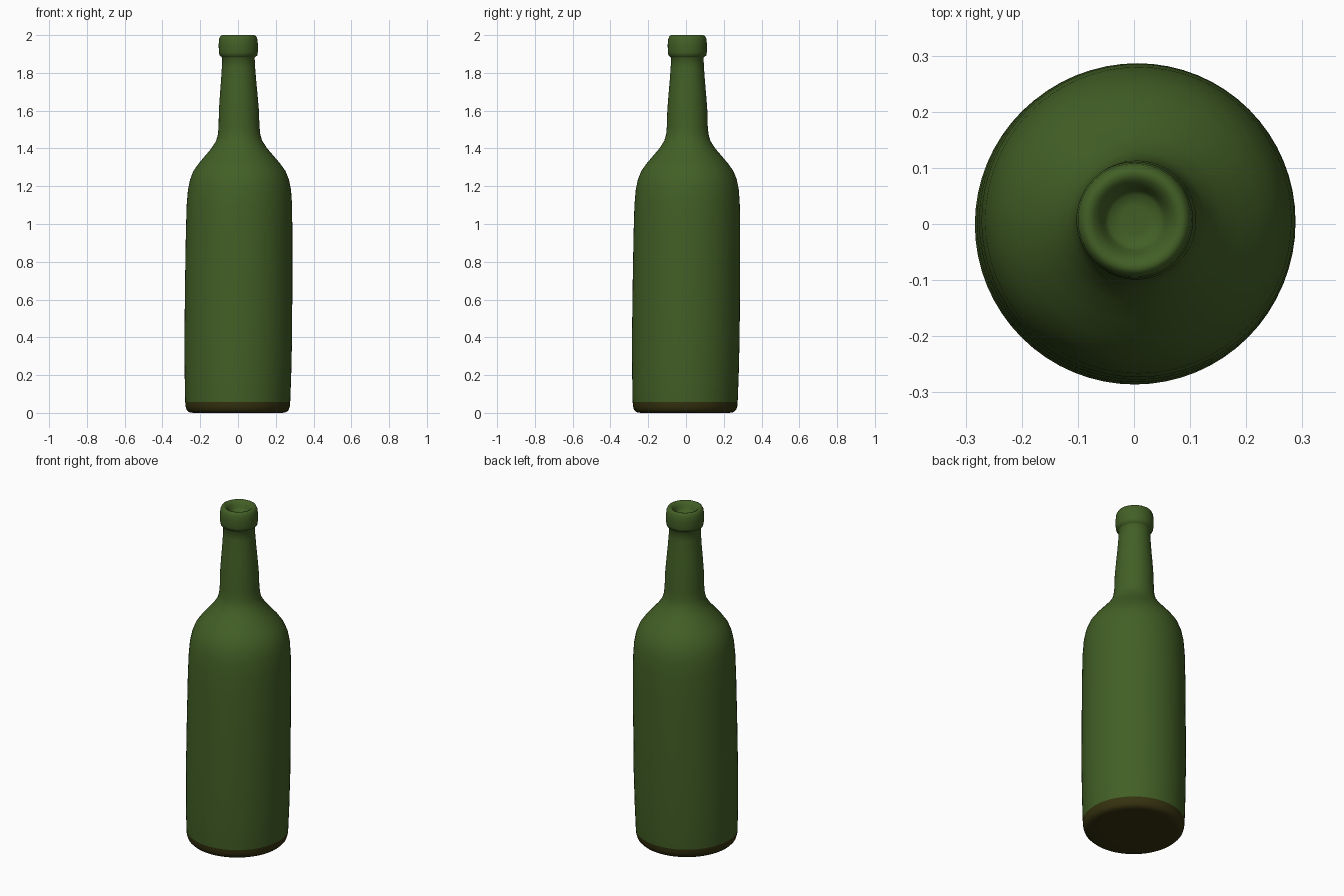
import bpy, bmesh, math

if "Cube" in bpy.data.objects:
    bpy.data.objects.remove(bpy.data.objects["Cube"])

def material(name, rgb):
    m = bpy.data.materials.new(name)
    m.diffuse_color = (*rgb, 1)
    m.use_nodes = True
    m.node_tree.nodes["Principled BSDF"].inputs["Base Color"].default_value = m.diffuse_color
    return m

green = material("bottle green", (0.055, 0.115, 0.019))
brown = material("dark olive base", (0.036, 0.032, 0.005))

# Profile: radius, height (underside, body, shoulder, neck, lip, mouth recess)
profile = [(0.12, 0.004), (0.235, 0.0), (0.258, 0.004), (0.27, 0.016), (0.276, 0.035), (0.278, 0.058),
           (0.282, 0.2), (0.285, 0.4), (0.284, 0.7), (0.282, 0.95), (0.279, 1.1),
           (0.273, 1.18), (0.262, 1.235), (0.244, 1.28), (0.216, 1.32), (0.182, 1.36),
           (0.148, 1.4), (0.122, 1.44), (0.112, 1.475), (0.108, 1.52), (0.106, 1.6),
           (0.1, 1.68), (0.093, 1.76), (0.088, 1.83), (0.086, 1.88), (0.091, 1.886),
           (0.1, 1.892), (0.103, 1.91), (0.104, 1.95), (0.101, 1.98), (0.094, 1.995),
           (0.085, 2.0), (0.073, 1.995), (0.061, 1.98), (0.054, 1.962), (0.046, 1.95), (0.025, 1.948)]
SIDES = 64

def lean(z):
    # The hand-shaped body drifts slightly towards +x and +y at the shoulder
    t = min(z / 1.2, 1)
    back = max(0, (z - 1.25) / 0.75)
    return -0.002 + 0.010 * t - 0.007 * min(back, 1), -0.005 + 0.012 * t

bm = bmesh.new()
rings = []
for r, z in profile:
    cx, cy = lean(z)
    rings.append([bm.verts.new((cx + r * math.cos(2 * math.pi * i / SIDES),
                                cy + r * math.sin(2 * math.pi * i / SIDES), z))
                  for i in range(SIDES)])
for a, b in zip(rings, rings[1:]):
    for i in range(SIDES):
        j = (i + 1) % SIDES
        bm.faces.new((a[i], a[j], b[j], b[i]))
bm.faces.new(rings[0][::-1])
bm.faces.new(rings[-1])

# Dark base below the colour line
for f in bm.faces:
    f.smooth = True
    f.material_index = 1 if f.calc_center_median().z < 0.058 else 0

mesh = bpy.data.meshes.new("bottle")
bm.to_mesh(mesh)
bm.free()
mesh.materials.append(green)
mesh.materials.append(brown)
bottle = bpy.data.objects.new("bottle", mesh)
bpy.context.collection.objects.link(bottle)
